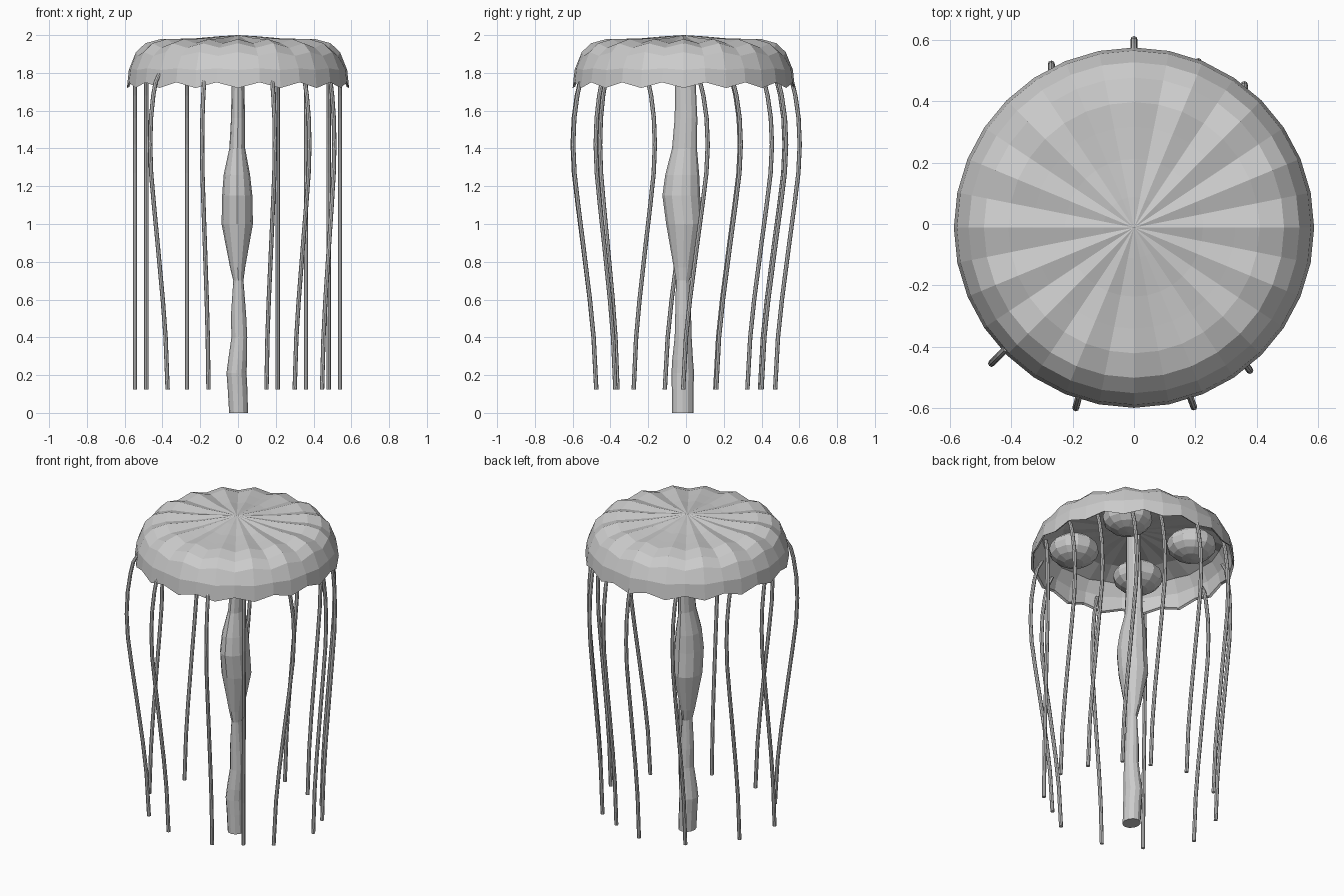
import bpy, bmesh, math
from mathutils import Vector

if "Cube" in bpy.data.objects:
    bpy.data.objects.remove(bpy.data.objects["Cube"])

grey = bpy.data.materials.new("soft grey")
grey.diffuse_color = (0.6, 0.6, 0.6, 1)
grey.use_nodes = True
grey.node_tree.nodes["Principled BSDF"].inputs["Base Color"].default_value = grey.diffuse_color


def finish(name, bm):
    bmesh.ops.recalc_face_normals(bm, faces=bm.faces[:])
    me = bpy.data.meshes.new(name)
    bm.to_mesh(me)
    bm.free()
    me.materials.append(grey)
    ob = bpy.data.objects.new(name, me)
    bpy.context.collection.objects.link(ob)
    return ob


def loft(name, rings):
    """Skin a list of equal-length point rings and cap both ends."""
    bm = bmesh.new()
    loops = [[bm.verts.new(p) for p in ring] for ring in rings]
    n = len(loops[0])
    for a, b in zip(loops, loops[1:]):
        for i in range(n):
            j = (i + 1) % n
            bm.faces.new((a[i], a[j], b[j], b[i]))
    for end in (loops[0], loops[-1]):
        bm.faces.new(end)
    return finish(name, bm)


def ellipse(cx, cy, z, rx, ry, n):
    return [(cx + rx * math.cos(math.tau * i / n),
             cy + ry * math.sin(math.tau * i / n), z) for i in range(n)]


# Bell: scalloped shell, (radius, height, lobe amplitude) from crown to inner ceiling
SEG = 32
profile = [(0.10, 1.991, 0.003), (0.225, 1.977, 0.006), (0.33, 1.971, 0.009),
           (0.41, 1.968, 0.011), (0.49, 1.945, 0.012), (0.54, 1.90, 0.010),
           (0.578, 1.82, -0.004), (0.588, 1.735, -0.015),
           (0.575, 1.742, -0.015), (0.562, 1.82, -0.004), (0.52, 1.89, 0.005),
           (0.40, 1.935, 0.005), (0.22, 1.945, 0.003)]
bm = bmesh.new()
cx, cy = 0.0, -0.012
loops = []
for r, z, amp in profile:
    ring = []
    for i in range(SEG):
        a = math.tau * i / SEG
        lobe = amp if i % 2 == 0 else -amp
        ring.append(bm.verts.new((cx + r * math.cos(a), cy + r * math.sin(a), z + lobe)))
    loops.append(ring)
crown = bm.verts.new((cx, cy, 2.0))
ceiling = bm.verts.new((cx, cy, 1.95))
for i in range(SEG):
    j = (i + 1) % SEG
    bm.faces.new((crown, loops[0][i], loops[0][j]))
    bm.faces.new((ceiling, loops[-1][j], loops[-1][i]))
    for a, b in zip(loops, loops[1:]):
        bm.faces.new((a[i], b[i], b[j], a[j]))
finish("bell", bm)

# Central stalk: (height, centre x, centre y, half width x, half width y)
stalk = [(0.0, 0.003, -0.018, 0.05, 0.057), (0.12, -0.002, -0.018, 0.052, 0.057),
         (0.21, -0.008, -0.017, 0.053, 0.06), (0.28, -0.002, -0.018, 0.05, 0.055),
         (0.40, 0.007, -0.015, 0.042, 0.045), (0.52, 0.003, -0.015, 0.04, 0.042),
         (0.70, 0.002, -0.017, 0.027, 0.036), (0.77, -0.002, -0.015, 0.04, 0.05),
         (1.0, -0.004, -0.01, 0.083, 0.095), (1.15, -0.004, -0.025, 0.08, 0.10),
         (1.26, -0.006, -0.02, 0.07, 0.09), (1.40, -0.004, -0.008, 0.042, 0.066),
         (1.56, 0.0, 0.0, 0.037, 0.06), (1.73, 0.0, -0.003, 0.034, 0.055),
         (1.95, 0.0, -0.005, 0.034, 0.055)]
loft("stalk", [ellipse(x, y, z, rx, ry, 12) for z, x, y, rx, ry in stalk])

# Tentacles: widest point and the direction in which each one bulges
tentacles = [((-0.19, -0.6), (-0.26, -0.96)), ((0.195, -0.597), (0.34, -0.94)),
             ((-0.465, -0.455), (-0.71, -0.71)), ((0.378, -0.478), (0.6, -0.8)),
             ((0.51, -0.165), (0.5, 0.86)), ((0.54, 0.115), (0, 1)),
             ((0.48, 0.29), (0, 1)), ((0.36, 0.455), (0, 1)),
             ((0.21, 0.53), (0, 1)), ((0.0, 0.602), (0, 1)),
             ((-0.27, 0.522), (0, 1)), ((-0.485, 0.285), (0, 1)),
             ((-0.545, 0.018), (0, 1))]
sway = [(0.125, 0.13), (0.4, 0.115), (0.6, 0.094), (0.9, 0.055), (1.1, 0.028),
        (1.27, 0.007), (1.42, 0.0), (1.56, 0.006), (1.68, 0.023), (1.75, 0.04),
        (1.80, 0.07)]
for k, (p, d) in enumerate(tentacles):
    rings = [ellipse(p[0] - d[0] * s, p[1] - d[1] * s, z, 0.0115, 0.0115, 8)
             for z, s in sway]
    loft(f"tentacle_{k + 1}", rings)

# Four rounded organs beneath the bell
for k in range(4):
    a = math.radians(45 + 90 * k)
    bm = bmesh.new()
    bmesh.ops.create_uvsphere(bm, u_segments=12, v_segments=8, radius=1)
    bmesh.ops.scale(bm, vec=Vector((0.145, 0.145, 0.09)), verts=bm.verts[:])
    bmesh.ops.translate(bm, vec=Vector((0.34 * math.cos(a), cy + 0.34 * math.sin(a), 1.83)),
                        verts=bm.verts[:])
    finish(f"organ_{k + 1}", bm)
